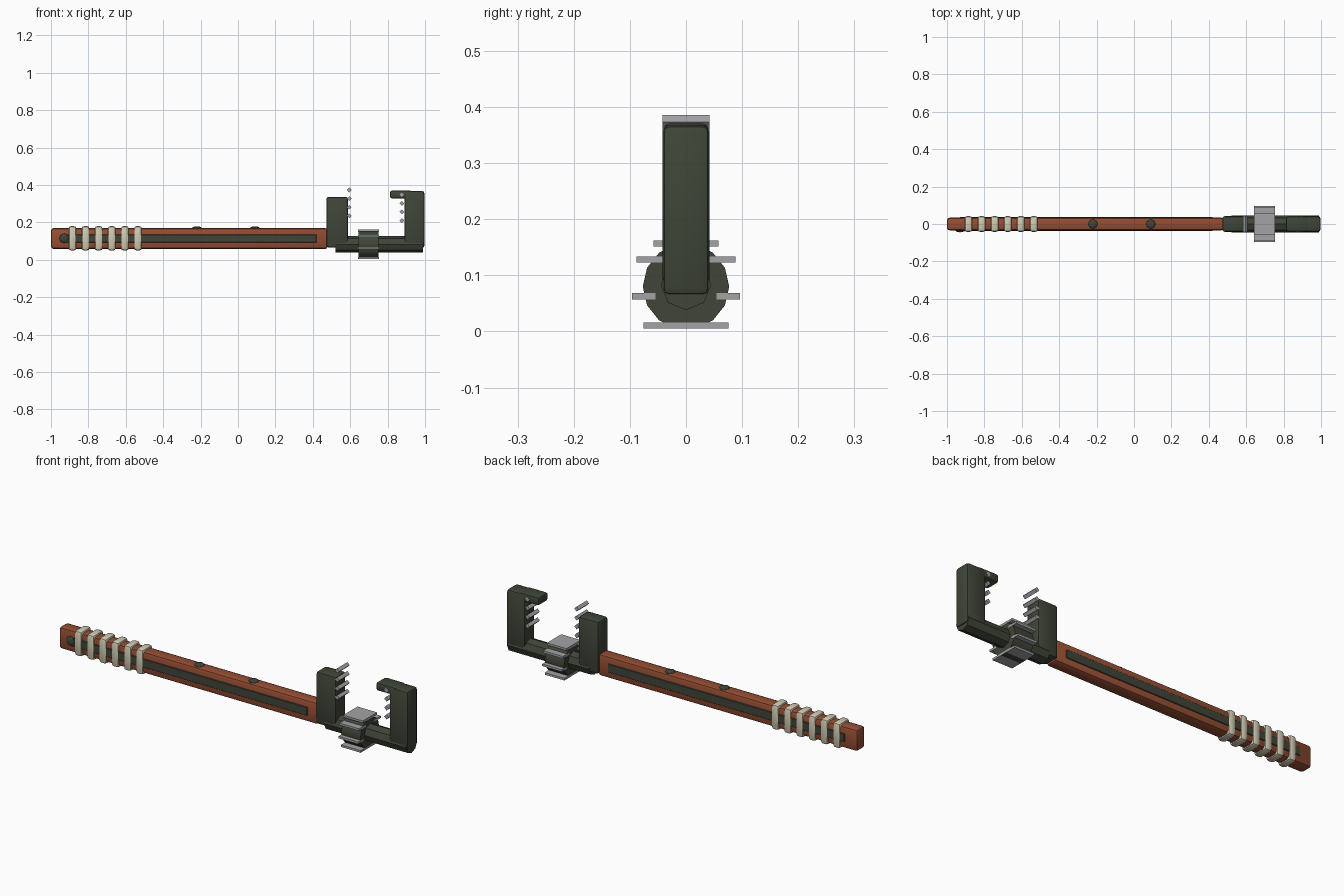
import bpy, math
from mathutils import Matrix, Vector

if "Cube" in bpy.data.objects:
    bpy.data.objects.remove(bpy.data.objects["Cube"])


def mat(name, rgb):
    m = bpy.data.materials.new(name)
    m.diffuse_color = (*rgb, 1)
    m.use_nodes = True
    m.node_tree.nodes["Principled BSDF"].inputs["Base Color"].default_value = m.diffuse_color
    return m


WOOD = mat("reddish_wood", (0.30, 0.075, 0.033))
IRON = mat("dark_green_iron", (0.050, 0.060, 0.040))
CORD = mat("cream_cord", (0.64, 0.60, 0.45))
STEEL = mat("grey_steel", (0.37, 0.37, 0.39))


def finish(name, material, bevel=0, segments=2):
    ob = bpy.context.object
    ob.name = name
    ob.data.materials.append(material)
    bpy.ops.object.transform_apply(location=False, rotation=True, scale=True)
    if bevel:
        b = ob.modifiers.new("bevel", 'BEVEL')
        b.width, b.segments = bevel, segments
        bpy.ops.object.modifier_apply(modifier="bevel")
        bpy.ops.object.shade_smooth_by_angle(angle=math.radians(35))
    return ob


def box(name, x, y, z, material, bevel=0, segments=2, rot=(0, 0, 0)):
    """Box from (min, max) pairs."""
    loc = [(a + b) / 2 for a, b in (x, y, z)]
    bpy.ops.mesh.primitive_cube_add(size=1, location=loc, rotation=rot)
    bpy.context.object.scale = [b - a for a, b in (x, y, z)]
    return finish(name, material, bevel, segments)


def rod(name, x0, x1, z, r, sides):
    """Cylinder along x."""
    bpy.ops.mesh.primitive_cylinder_add(
        vertices=sides, radius=r, depth=x1 - x0,
        location=((x0 + x1) / 2, 0, z), rotation=(0, math.pi / 2, 0))
    ob = finish(name, IRON)
    bpy.ops.object.shade_smooth_by_angle(angle=math.radians(35))
    return ob


def rivet(name, loc, rot=(0, 0, 0)):
    """Flattened low-poly dome."""
    bpy.ops.mesh.primitive_uv_sphere_add(segments=8, ring_count=6, radius=0.026,
                                         location=loc, rotation=rot)
    bpy.context.object.scale.z = 0.4
    return finish(name, IRON)


# wooden handle with an iron inlay on each side
box("handle", (-1, 0.48), (-0.034, 0.034), (0.058, 0.17), WOOD, 0.014)
for side, name in ((-1, "front_inlay"), (1, "back_inlay")):
    y = sorted((side * 0.03, side * 0.038))
    box(name, (-0.93, 0.42), y, (0.092, 0.136), IRON, 0.002, 1)

# cord wraps around the grip
for i in range(6):
    x = -0.885 + 0.07 * i
    box(f"grip_wrap_{i + 1}", (x - 0.021, x + 0.021), (-0.042, 0.042),
        (0.05, 0.18), CORD, 0.013)

# rivets
rivet("end_rivet", (-0.93, -0.034, 0.115), (math.pi / 2, 0, 0))
for i, x in enumerate((-0.22, 0.09)):
    rivet(f"top_rivet_{i + 1}", (x, 0, 0.169))

# jaws, joined by a round shaft
box("fixed_jaw", (0.472, 0.588), (-0.042, 0.042), (0.066, 0.337), IRON, 0.013)
box("moving_jaw", (0.89, 0.997), (-0.042, 0.042), (0.064, 0.368), IRON, 0.013)
box("moving_jaw_lip", (0.813, 0.93), (-0.04, 0.04), (0.328, 0.371), IRON, 0.011)
rod("shaft", 0.522, 0.99, 0.083, 0.045, 8)

# adjusting wheel with flat grip plates around it
WHEEL_Z, WHEEL_R = 0.08, 0.077
rod("adjusting_wheel", 0.643, 0.752, WHEEL_Z, WHEEL_R, 14)
half_widths = (0.058, 0.028, 0.021, 0.042)
for i in range(7):
    a = math.tau * i / 7
    y, z = WHEEL_R * math.sin(a), WHEEL_Z + WHEEL_R * math.cos(a)
    h = half_widths[min(i, 7 - i)]
    box(f"wheel_plate_{i + 1}", (0.641, 0.753), (y - h, y + h),
        (z - 0.0055, z + 0.0055), STEEL)


# teeth: square bars turned on edge
def teeth(name, x, heights, edge):
    e = edge / 2
    for i, z in enumerate(heights):
        box(f"{name}_{i + 1}", (x - e, x + e), (-0.042, 0.042), (z - e, z + e),
            STEEL, rot=(0, math.pi / 4, 0))


teeth("fixed_jaw_tooth", 0.595, (0.235, 0.281, 0.327, 0.373), 0.018)
teeth("moving_jaw_tooth", 0.876, (0.21, 0.256, 0.302, 0.348), 0.018)
